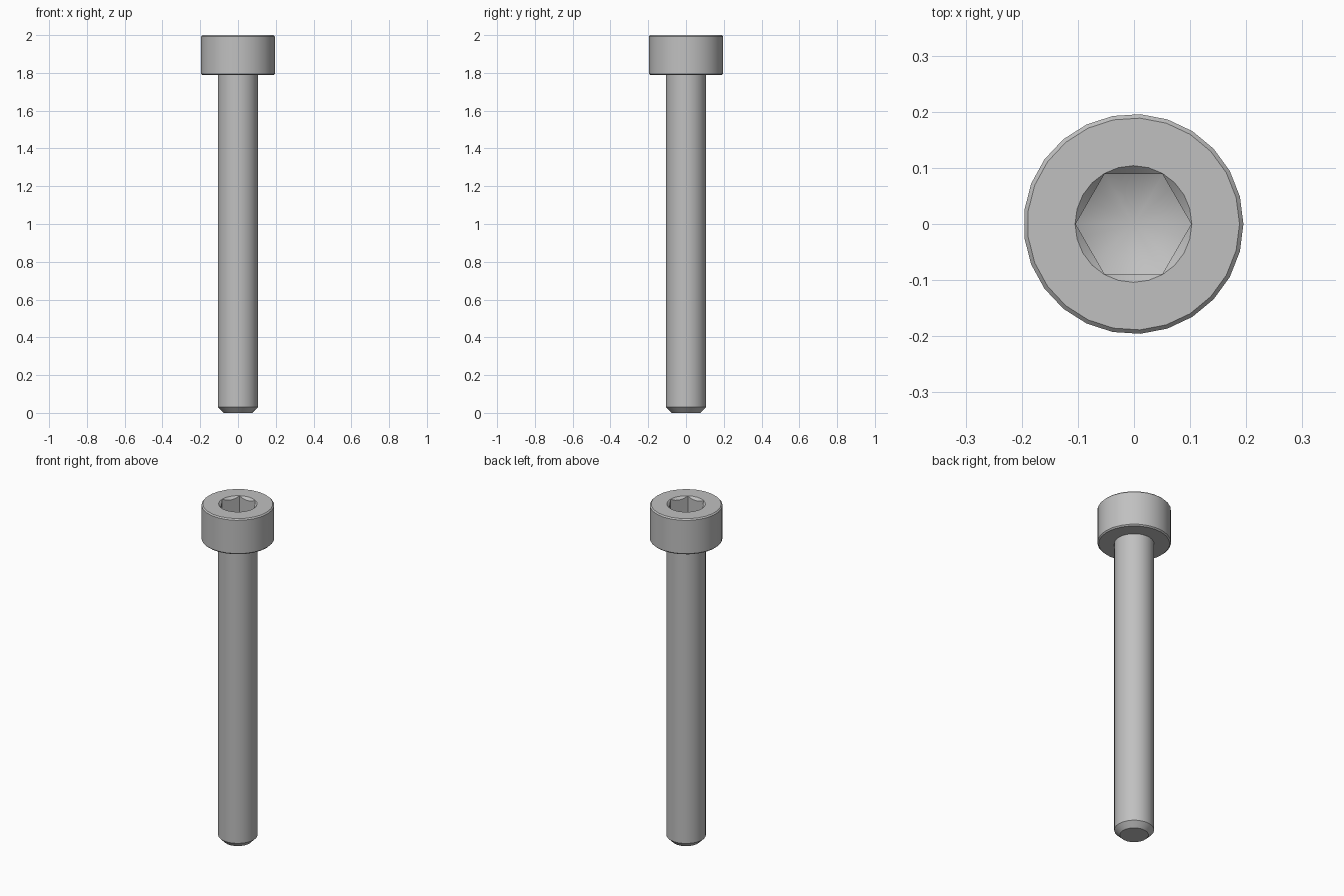
import bpy, bmesh
from math import cos, sin, tan, pi, radians

cube = bpy.data.objects.get("Cube")
if cube:
    bpy.data.objects.remove(cube, do_unlink=True)

steel = bpy.data.materials.new("grey_steel")
steel.use_nodes = True
GREY = (0.53, 0.53, 0.53, 1)
steel.diffuse_color = GREY
steel.node_tree.nodes["Principled BSDF"].inputs["Base Color"].default_value = GREY


def lathe(name, profile, sides, x=0.0):
    """Closed solid turned from (radius, z) points listed bottom to top; radius 0 is a pole."""
    bm = bmesh.new()
    rings = []
    for r, z in profile:
        count = sides if r else 1
        rings.append([bm.verts.new((x + r * cos(2 * pi * i / sides),
                                    r * sin(2 * pi * i / sides), z)) for i in range(count)])
    for low, high in zip(rings, rings[1:]):
        for i in range(sides):
            j = (i + 1) % sides
            if len(low) == 1:
                bm.faces.new((low[0], high[j], high[i]))
            else:
                bm.faces.new((low[i], low[j], high[j], high[i]))
    if len(rings[0]) > 1:
        bm.faces.new(rings[0][::-1])
    bm.faces.new(rings[-1])
    bmesh.ops.recalc_face_normals(bm, faces=bm.faces)
    mesh = bpy.data.meshes.new(name)
    bm.to_mesh(mesh)
    bm.free()
    mesh.materials.append(steel)
    obj = bpy.data.objects.new(name, mesh)
    bpy.context.collection.objects.link(obj)
    return obj


def boolean(target, tool, operation):
    """Apply a boolean and discard its tool."""
    mod = target.modifiers.new("cut", "BOOLEAN")
    mod.operation, mod.solver, mod.object = operation, "EXACT", tool
    bpy.context.view_layer.objects.active = target
    bpy.ops.object.modifier_apply(modifier=mod.name)
    bpy.data.objects.remove(tool, do_unlink=True)


AXIS = -0.001
SHAFT_R, HEAD_R, EDGE = 0.106, 0.196, 0.007
HEAD_Z, TOP = 1.788, 2.0
HEX_R, FLOOR = 0.103, 1.905

# Bolt body: chamfered tip, plain shaft and cylindrical head
bolt = lathe("socket_head_bolt", [
    (SHAFT_R - 0.03, 0), (SHAFT_R, 0.03), (SHAFT_R, HEAD_Z),
    (HEAD_R - EDGE, HEAD_Z), (HEAD_R, HEAD_Z + EDGE),
    (HEAD_R, TOP - EDGE), (HEAD_R - EDGE, TOP)], 25, AXIS)

# Hexagonal socket with a drilled, conical floor
drill_r = HEX_R + 0.01
socket = lathe("socket_cutter", [(HEX_R, 1.8), (HEX_R, 2.1)], 6, AXIS)
drill = lathe("drill_cutter", [
    (0, FLOOR - drill_r * tan(radians(30))), (drill_r, FLOOR), (drill_r, 2.2)], 24, AXIS)
boolean(socket, drill, "INTERSECT")
boolean(bolt, socket, "DIFFERENCE")

# Countersink around the socket mouth
sink = lathe("countersink_cutter", [(0.064, TOP - 0.04), (0.144, TOP + 0.04)], 24, AXIS)
boolean(bolt, sink, "DIFFERENCE")

# Smooth round walls, crisp edges
bpy.ops.object.select_all(action="DESELECT")
bolt.select_set(True)
bpy.context.view_layer.objects.active = bolt
bpy.ops.object.shade_smooth_by_angle(angle=radians(28))
